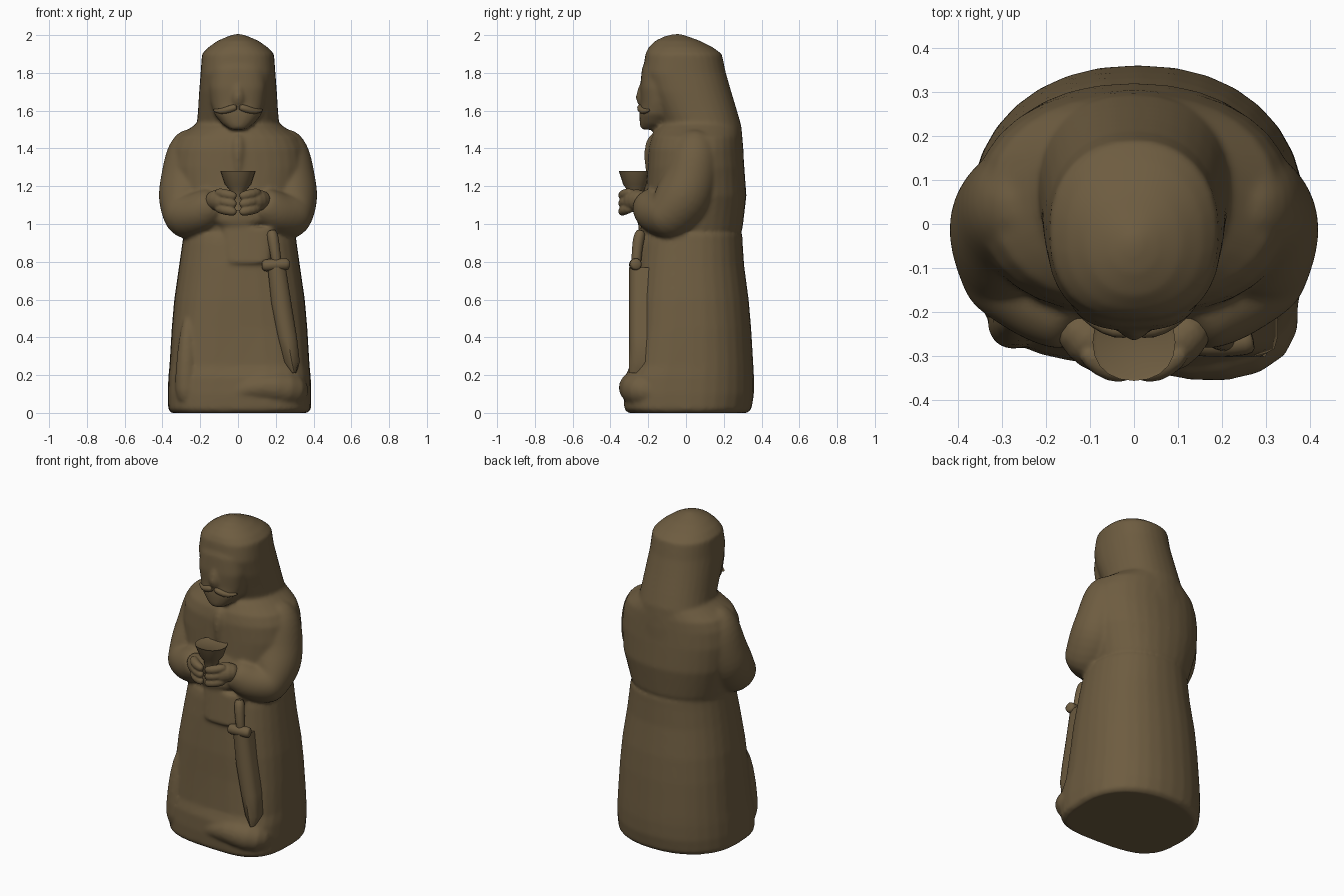
import bpy, bmesh, math
from mathutils import Vector

mat = bpy.data.materials.new("bronze brown")
mat.diffuse_color = (0.155, 0.108, 0.052, 1)


def make(name, rings, sub=0, angle=60):
    """Skin a stack of equal-length rings into a closed, smooth object."""
    bm = bmesh.new()
    vs = [[bm.verts.new(p) for p in r] for r in rings]
    n = len(vs[0])
    for a, b in zip(vs, vs[1:]):
        for i in range(n):
            bm.faces.new((a[i], a[(i + 1) % n], b[(i + 1) % n], b[i]))
    bm.faces.new(vs[0][::-1])
    bm.faces.new(vs[-1])
    bmesh.ops.recalc_face_normals(bm, faces=bm.faces[:])
    me = bpy.data.meshes.new(name)
    bm.to_mesh(me)
    bm.free()
    ob = bpy.data.objects.new(name, me)
    bpy.context.collection.objects.link(ob)
    me.materials.append(mat)
    if sub:
        ob.modifiers.new("smooth", 'SUBSURF').levels = sub
    bpy.ops.object.select_all(action='DESELECT')
    ob.select_set(True)
    bpy.context.view_layer.objects.active = ob
    bpy.ops.object.shade_smooth_by_angle(angle=math.radians(angle))
    return ob


def loft(name, rows, cx=0, n=32, sub=0, angle=60):
    """Rows: z, half width, front y, back y, squareness of the front, front skew."""
    rings = []
    for z, w, f, b, e, k in rows:
        mid, ring = (f + b) / 2, []
        for i in range(n):
            t = 2 * math.pi * i / n
            c, s = math.cos(t), math.sin(t)
            p = 2 / (e if s < 0 else 2.2)
            x = w * math.copysign(abs(c) ** p, c)
            y = mid + (b - f) / 2 * math.copysign(abs(s) ** p, s)
            ring.append((cx + x, y + k * x * min(s, 0), z))
        rings.append(ring)
    return make(name, rings, sub, angle)


def tube(name, pts, n=10, sub=1, side=1):
    """Round limb through points (x, y, z, radius); side=-1 mirrors it."""
    P = [Vector((p[0] * side, p[1], p[2])) for p in pts]
    rings = []
    for i, p in enumerate(P):
        d = (P[min(i + 1, len(P) - 1)] - P[max(i - 1, 0)]).normalized()
        u = d.cross(Vector((0, 1, 0.01))).normalized()
        v = d.cross(u)
        r = pts[i][3]
        rings.append([p + r * (math.cos(a) * u + math.sin(a) * v)
                      for a in (2 * math.pi * j / n for j in range(n))])
    return make(name, rings, sub)


def fuse(name, parts, voxel, rounds):
    """Join parts into one softly blended skin."""
    bpy.ops.object.select_all(action='DESELECT')
    for p in parts:
        p.select_set(True)
    bpy.context.view_layer.objects.active = parts[0]
    bpy.ops.object.convert(target='MESH')
    bpy.ops.object.join()
    ob = bpy.context.view_layer.objects.active
    ob.name = name
    m = ob.modifiers.new("blend", 'REMESH')
    m.mode, m.voxel_size, m.use_smooth_shade = 'VOXEL', voxel, True
    s = ob.modifiers.new("soften", 'SMOOTH')
    s.factor, s.iterations = 0.5, rounds
    return ob


body = []
# long robe, spreading to a bulging hem
body.append(loft("robe_skirt", [
    (0.00, 0.362, -0.305, 0.325, 3.2, 0.05),
    (0.02, 0.378, -0.322, 0.347, 3.4, 0.06),
    (0.10, 0.380, -0.325, 0.360, 3.5, 0.07),
    (0.19, 0.377, -0.318, 0.360, 3.4, 0.06),
    (0.25, 0.371, -0.297, 0.357, 3.3, 0.03),
    (0.45, 0.359, -0.283, 0.345, 3.0, 0),
    (0.60, 0.346, -0.277, 0.332, 2.8, 0),
    (0.78, 0.320, -0.262, 0.308, 2.6, 0),
    (0.90, 0.303, -0.247, 0.300, 2.5, 0),
    (0.945, 0.297, -0.237, 0.298, 2.4, 0)], cx=0.008))

# hem folds pooling at the front and a shallow fold on the other corner
body.append(tube("hem_fold", [
    (-0.10, -0.26, 0.07, 0.04), (0.06, -0.285, 0.14, 0.065), (0.20, -0.285, 0.14, 0.09),
    (0.30, -0.245, 0.12, 0.10), (0.345, -0.15, 0.1, 0.05)]))
body.append(tube("side_fold", [
    (-0.265, -0.20, 0.52, 0.02), (-0.268, -0.215, 0.40, 0.05),
    (-0.275, -0.228, 0.18, 0.065), (-0.275, -0.228, 0.04, 0.06)]))

# upper body and shoulders
body.append(loft("torso", [
    (0.90, 0.275, -0.21, 0.27, 2.4, 0),
    (0.98, 0.300, -0.225, 0.300, 2.4, 0),
    (1.15, 0.345, -0.215, 0.320, 2.4, 0),
    (1.30, 0.362, -0.205, 0.309, 2.4, 0),
    (1.40, 0.352, -0.20, 0.300, 2.3, 0),
    (1.46, 0.325, -0.185, 0.295, 2.2, 0),
    (1.51, 0.250, -0.155, 0.288, 2.1, 0),
    (1.56, 0.180, -0.10, 0.25, 2, 0)]))

# overhanging waist of the tunic, flap under it, and chest placket
body.append(loft("tunic_waist", [
    (0.985, 0.12, -0.25, 0, 2.5, 0), (1.02, 0.18, -0.26, 0, 2.5, 0),
    (1.10, 0.2, -0.255, 0, 2.5, 0), (1.2, 0.18, -0.215, 0, 2.5, 0)]))
body.append(loft("tunic_flap", [
    (0.79, 0.11, -0.274, -0.15, 4, 0), (0.80, 0.12, -0.278, -0.15, 4, 0),
    (0.98, 0.14, -0.25, -0.15, 3, 0)], cx=0.055))
body.append(tube("placket", [
    (0, -0.155, 1.48, 0.03), (0, -0.18, 1.42, 0.045),
    (0, -0.19, 1.34, 0.035), (0, -0.2, 1.25, 0.015)]))

# hood, draping down the back
body.append(loft("hood", [
    (1.30, 0.19, 0, 0.308, 2.0, 0),
    (1.40, 0.228, -0.05, 0.304, 2.0, 0),
    (1.52, 0.219, -0.13, 0.293, 2.1, 0),
    (1.60, 0.212, -0.16, 0.270, 2.3, 0),
    (1.70, 0.206, -0.20, 0.240, 2.5, 0),
    (1.80, 0.198, -0.228, 0.211, 2.6, 0),
    (1.90, 0.191, -0.216, 0.190, 2.4, 0),
    (1.935, 0.158, -0.198, 0.143, 2.2, 0),
    (1.97, 0.108, -0.163, 0.073, 2, 0),
    (1.995, 0.05, -0.11, 0.005, 2, 0),
    (2.006, 0.012, -0.06, -0.03, 2, 0)]))

# face, with beard tapering to the chin, and a low nose
body.append(loft("face", [
    (1.50, 0.04, -0.238, -0.16, 2.2, 0),
    (1.53, 0.085, -0.245, -0.08, 2.2, 0),
    (1.58, 0.125, -0.247, -0.05, 2.3, 0),
    (1.64, 0.145, -0.240, 0, 2.5, 0),
    (1.72, 0.155, -0.243, 0, 2.6, 0),
    (1.82, 0.150, -0.234, 0, 2.5, 0),
    (1.90, 0.110, -0.20, 0, 2.2, 0)]))
body.append(tube("nose", [
    (0, -0.215, 1.77, 0.02), (0, -0.23, 1.70, 0.035),
    (0, -0.235, 1.655, 0.04), (0, -0.225, 1.62, 0.02)], n=8))

# cup, filled to the brim
loft("cup", [
    (1.07, 0.045, -0.31, -0.22, 2, 0), (1.10, 0.03, -0.295, -0.235, 2, 0),
    (1.18, 0.045, -0.312, -0.222, 2, 0), (1.21, 0.070, -0.333, -0.203, 2, 0),
    (1.28, 0.094, -0.356, -0.18, 2.2, 0), (1.275, 0.085, -0.348, -0.187, 2.2, 0)],
    n=20, angle=40)

for s, tag in ((1, "left"), (-1, "right")):
    # wide sleeve bent at the elbow
    body.append(tube(tag + "_sleeve", [
        (0.19, 0.06, 1.48, 0.09), (0.245, 0.05, 1.40, 0.14), (0.262, 0.03, 1.24, 0.15),
        (0.275, -0.03, 1.10, 0.165), (0.275, -0.085, 1.03, 0.163),
        (0.19, -0.165, 1.06, 0.125), (0.13, -0.215, 1.115, 0.09),
        (0.115, -0.23, 1.125, 0.065)], n=14, sub=2, side=s))
    # hand with fingers wrapped round the cup
    hand = [tube(tag + "_palm", [
        (0.16, -0.21, 1.12, 0.045), (0.11, -0.26, 1.13, 0.065),
        (0.07, -0.285, 1.12, 0.065), (0.035, -0.295, 1.10, 0.045)], side=s)]
    for j in range(3):
        z = 1.16 - 0.042 * j
        hand.append(tube("finger", [
            (0.12, -0.28, z + .01, 0.026), (0.075, -0.325, z, 0.03),
            (0.03, -0.34, z - 0.01, 0.027), (0.005, -0.335, z - 0.015, 0.018)], n=8, side=s))
    fuse(tag + "_hand", hand, 0.006, 3)
    # drooping moustache
    tube(tag + "_moustache", [
        (0, -0.24, 1.622, 0.018), (0.04, -0.243, 1.61, 0.022),
        (0.09, -0.223, 1.592, 0.018), (0.135, -0.19, 1.605, 0.006)], n=8, side=s)

# sword hanging at the hip: grip, guard, sheath
tube("sword_grip", [(0.175, -0.235, 0.97, 0.026), (0.185, -0.25, 0.93, 0.034),
                    (0.195, -0.26, 0.86, 0.028), (0.21, -0.265, 0.76, 0.03)])
tube("sword_guard", [(0.128, -0.265, 0.78, 0.025), (0.14, -0.268, 0.78, 0.036),
                     (0.2, -0.272, 0.785, 0.032), (0.26, -0.265, 0.787, 0.036),
                     (0.272, -0.262, 0.787, 0.025)])
sheath = [(0.205, 0.77, 0.048), (0.23, 0.58, 0.053), (0.262, 0.40, 0.05),
          (0.285, 0.27, 0.042), (0.298, 0.21, 0.01)]
make("sword_sheath", [[(x - w, -0.265, z), (x - w * .8, -0.287, z), (x, -0.302, z),
                       (x + w * .8, -0.283, z), (x + w, -0.255, z), (x + w, -0.18, z),
                       (x - w, -0.18, z)] for x, z, w in sheath], angle=50)

# blend robe, sleeves, hood and face into one carved figure
fuse("robed_figure", body, 0.011, 7)
